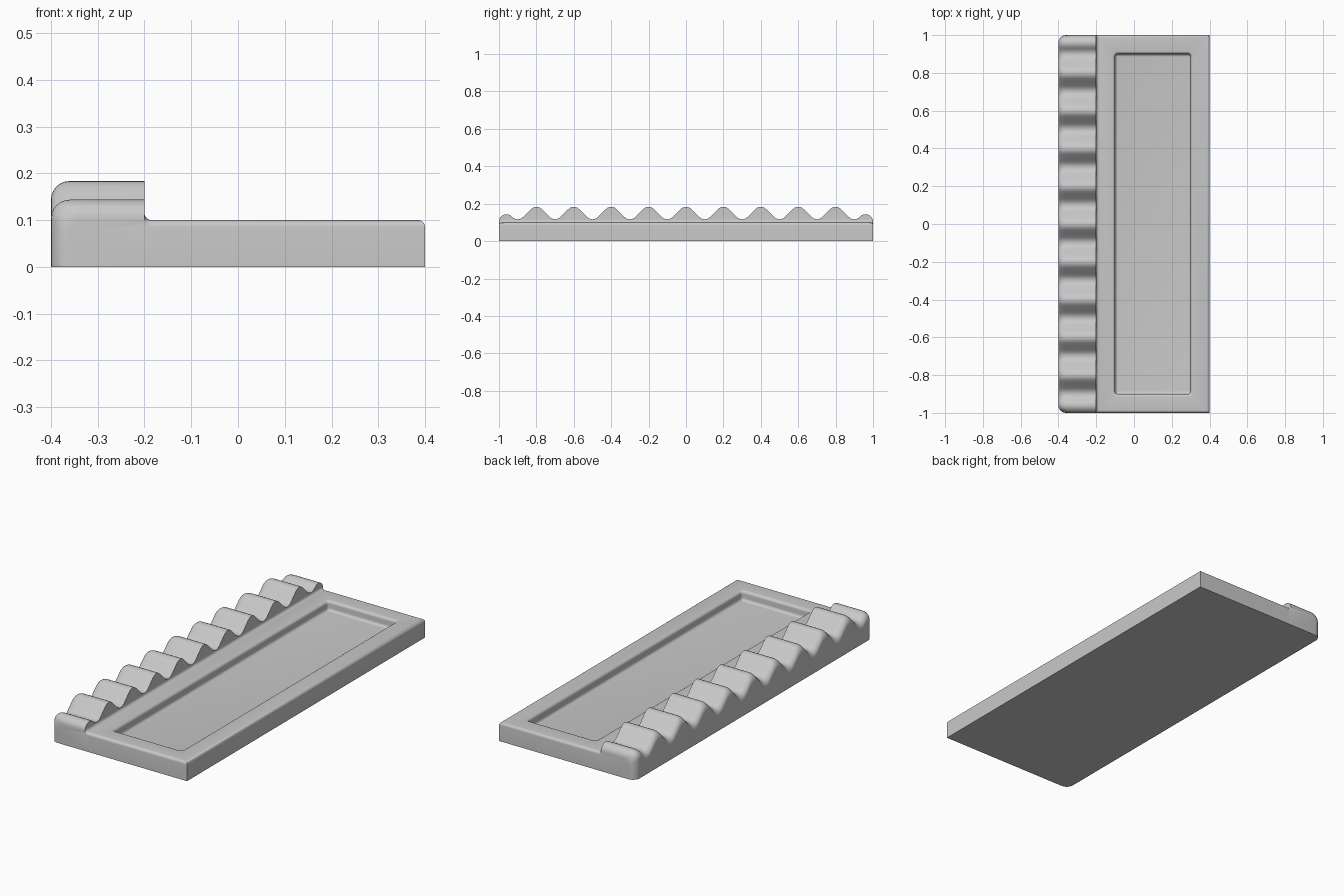
import bpy, bmesh
from math import sin, cos, pi, sqrt, radians

cube = bpy.data.objects.get("Cube")
if cube:
    bpy.data.objects.remove(cube, do_unlink=True)

grey = bpy.data.materials.new("plain grey")
grey.use_nodes = True
grey.diffuse_color = (0.58, 0.58, 0.58, 1)
grey.node_tree.nodes["Principled BSDF"].inputs["Base Color"].default_value = grey.diffuse_color

TOP, SEAM = 0.1, -0.185     # plate height, plate start in x
R, EDGE = 0.04, 0.015       # ridge and plate rounding radii
STEPS = 6
ARC = [i / STEPS * pi / 2 for i in range(STEPS + 1)]


def drop(d, r):
    """Fall of a rounded edge at distance d from its side."""
    return r - sqrt(max(0, r * r - (r - d) ** 2)) if d < r else 0


def finish(name, bm):
    bmesh.ops.remove_doubles(bm, verts=bm.verts, dist=0.00005)
    bmesh.ops.recalc_face_normals(bm, faces=bm.faces)
    mesh = bpy.data.meshes.new(name)
    bm.to_mesh(mesh)
    bm.free()
    mesh.materials.append(grey)
    obj = bpy.data.objects.new(name, mesh)
    bpy.context.collection.objects.link(obj)
    bpy.ops.object.select_all(action="DESELECT")
    obj.select_set(True)
    bpy.context.view_layer.objects.active = obj
    bpy.ops.object.shade_smooth_by_angle(angle=radians(35))


def loft(name, loops):
    """Skin closed loops of equal length and cap both ends."""
    bm = bmesh.new()
    rings = [[bm.verts.new(p) for p in loop] for loop in loops]
    for a, b in zip(rings, rings[1:]):
        for i in range(len(a)):
            j = (i + 1) % len(a)
            bm.faces.new((a[i], a[j], b[j], b[i]))
    bm.faces.new(rings[0])
    bm.faces.new(rings[-1])
    finish(name, bm)


# Wavy ridge: 45 degree teeth with rounded crests and valleys
def wave(y):
    """Height of the filleted teeth, with the two ends rounded over."""
    y = abs(y)
    t = abs((y + 0.1) % 0.2 - 0.1)      # distance from a crest
    s = R * sin(pi / 4)
    z = 0.2 - t
    if t < s:
        z = 0.2 - R * sqrt(2) + sqrt(R * R - t * t)
    elif t > 0.1 - s:
        z = TOP + R * sqrt(2) - sqrt(R * R - (0.1 - t) ** 2)
    # end fillet between the last slope and the end wall
    if y > 1 - R - s:
        centre = 0.2 - R / 0.41421
        z = centre + sqrt(max(0, R * R - (y - 1 + R) ** 2))
    return z


def ridge_section(y):
    end = 1 - abs(y)
    left = -0.4 + drop(end, R)
    base = TOP - drop(end, EDGE)
    h = wave(y)
    f = min(EDGE, max(0.001, h - base - 0.001))
    pts = [(left, 0)]
    pts += [(left + R - R * cos(a), h - R + R * sin(a)) for a in ARC]
    pts += [(-0.2, h)]
    pts += [(-0.2 + EDGE * (1 - cos(a)), base + f * (1 - sin(a))) for a in ARC]
    pts += [(SEAM, 0)]
    return [(x, y, z) for x, z in pts]


ends = [1 - R + R * sin(a) for a in ARC] + [0.99, 0.995, 0.998]
stations = {round(i * 0.01, 4) for i in range(-96, 97)}
stations |= {round(s * e, 4) for e in ends for s in (-1, 1)}
loft("wavy_ridge", [ridge_section(y) for y in sorted(stations)])


# Flat plate with rounded outer edges and a sunken tray
def rounded_rect(x0, x1, y, r, z):
    corners = [(x1 - r, y - r), (x0 + r, y - r), (x0 + r, r - y), (x1 - r, r - y)]
    return [(cx + r * cos(a + k * pi / 2), cy + r * sin(a + k * pi / 2), z)
            for k, (cx, cy) in enumerate(corners) for a in ARC]


FLOOR = 0.05
loops = [rounded_rect(SEAM, 0.4, 1, 0, 0)]
for a in ARC:       # outer edge
    d = EDGE * (1 - cos(a))
    loops.append(rounded_rect(SEAM, 0.4 - d, 1 - d, 0, TOP - EDGE + EDGE * sin(a)))
for a in ARC:       # tray rim
    d = EDGE * (1 - sin(a))
    loops.append(rounded_rect(-0.1 - d, 0.3 + d, 0.9 + d, EDGE + d,
                              TOP - EDGE + EDGE * cos(a)))
for a in ARC:       # tray floor fillet
    d = EDGE * (1 - cos(a))
    loops.append(rounded_rect(-0.1 + d, 0.3 - d, 0.9 - d, EDGE - d,
                              FLOOR + EDGE * (1 - sin(a))))
loft("tray_plate", loops)
